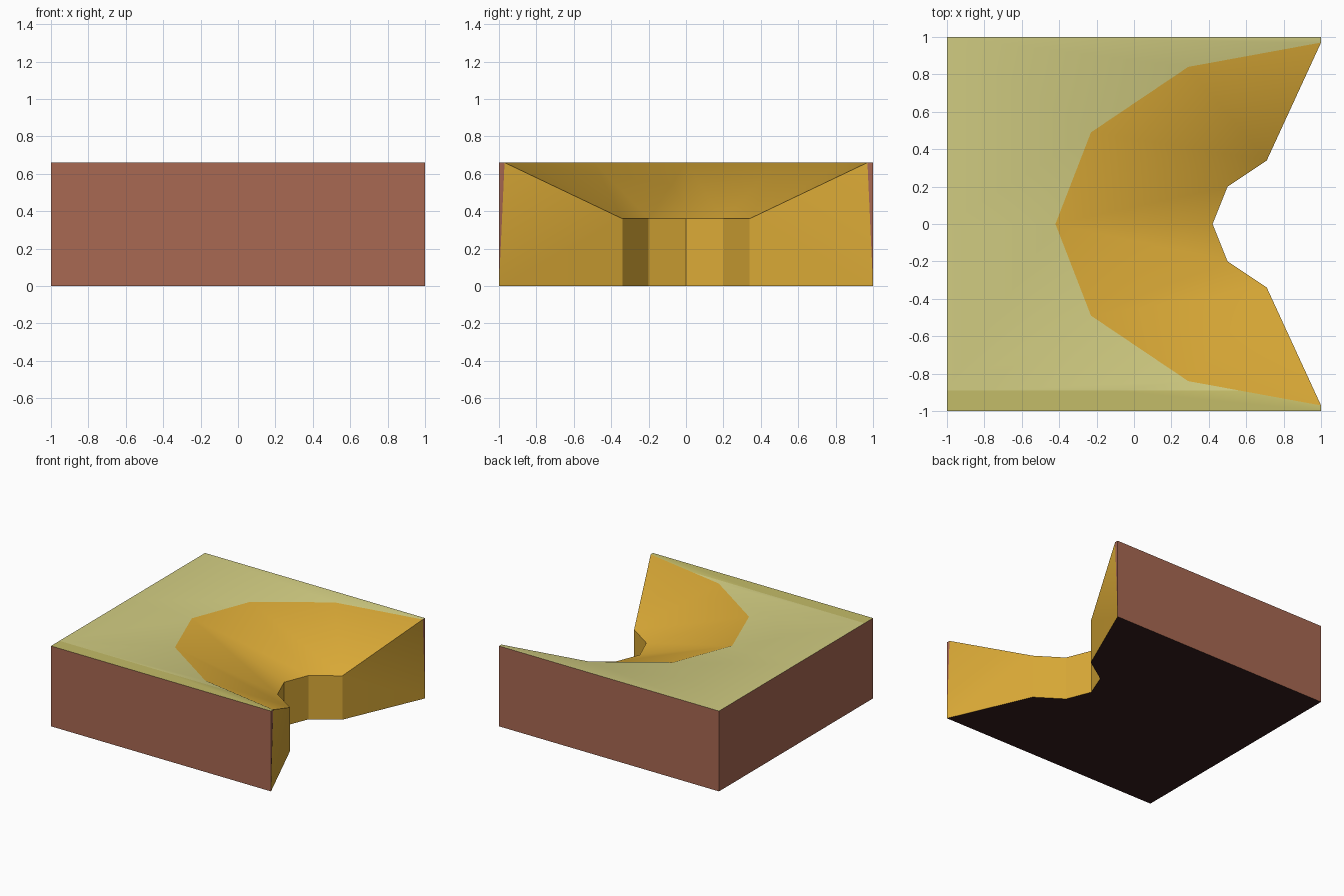
import bpy, bmesh

if "Cube" in bpy.data.objects:
    bpy.data.objects.remove(bpy.data.objects["Cube"])

H, LOW = 0.66, 0.36          # ground height, rim height of the notch


def material(name, rgb):
    """Flat colour from 0-255 sRGB values, stored as linear."""
    m = bpy.data.materials.new(name)
    lin = [((c / 255 + 0.055) / 1.055) ** 2.4 for c in rgb]
    m.diffuse_color = (*lin, 1)
    m.use_nodes = True
    m.node_tree.nodes["Principled BSDF"].inputs["Base Color"].default_value = m.diffuse_color
    return m


mats = [material("pale_olive_ground", (210, 205, 130)),
        material("dark_olive_strip", (196, 188, 104)),
        material("ochre_slope", (220, 171, 55)),
        material("brown_side", (168, 104, 82)),
        material("dark_underside", (54, 29, 30))]
GROUND, STRIP, SLOPE, SIDE, UNDER = range(5)

# Plan outlines for the +y half: top edge of slope, and rim of notch
brow = [(-0.42, 0), (-0.23, 0.49), (0.29, 0.84), (1, 0.97)]
rim = [(0.42, 0), (0.5, 0.2), (0.71, 0.34)]
B = [(x, y, H) for x, y in brow]
R = [(x, y, LOW) for x, y in rim] + [B[3]]
F = [(x, y, 0) for x, y in rim] + [(1, 1, 0)]
mid, corner, tip = (-1, 0, H), (-1, 1, H), (1, 1, H)
mid0, corner0 = (-1, 0, 0), (-1, 1, 0)

half = [
    # flat ground
    (GROUND, [mid, B[0], B[1], corner]),
    (GROUND, [corner, B[1], B[2]]),
    (GROUND, [corner, B[2], B[3], tip]),
    # outer sides, thin end sliver and underside
    (SIDE, [mid, corner, corner0, mid0]),
    (SIDE, [corner, tip, F[3], corner0]),
    (SIDE, [tip, B[3], F[3]]),
    (UNDER, [mid0, corner0] + F[::-1]),
]
for i in range(3):
    # sloping bowl and the upright notch walls
    slope = [B[i], B[i + 1], R[i + 1], R[i]]
    half.append((SLOPE, slope if i < 2 else [B[2], B[3], R[2]]))
    half.append((SLOPE, [R[i], R[i + 1], F[i + 1], F[i]]))

# Build both mirrored halves and weld them
bm = bmesh.new()
for s in (1, -1):
    for mat, pts in half:
        f = bm.faces.new([bm.verts.new((x, y * s, z)) for x, y, z in pts])
        f.material_index = mat
bmesh.ops.remove_doubles(bm, verts=bm.verts[:], dist=1e-4)

# Cut the darker strip along the front edge of the ground
top = [f for f in bm.faces if f.material_index == GROUND]
geom = top + list({e for f in top for e in f.edges}) + list({v for f in top for v in f.verts})
bmesh.ops.bisect_plane(bm, geom=geom, plane_co=(0, -0.89, 0), plane_no=(0, 1, 0))
for f in bm.faces:
    if f.material_index == GROUND and f.calc_center_bounds().y < -0.89:
        f.material_index = STRIP
bmesh.ops.recalc_face_normals(bm, faces=bm.faces[:])

mesh = bpy.data.meshes.new("cliff_tile")
bm.to_mesh(mesh)
bm.free()
for m in mats:
    mesh.materials.append(m)
tile = bpy.data.objects.new("cliff_tile", mesh)
bpy.context.collection.objects.link(tile)

# Soft shading on the slope, hard corners elsewhere
bpy.context.view_layer.objects.active = tile
tile.select_set(True)
bpy.ops.object.shade_smooth_by_angle(angle=0.5236)
